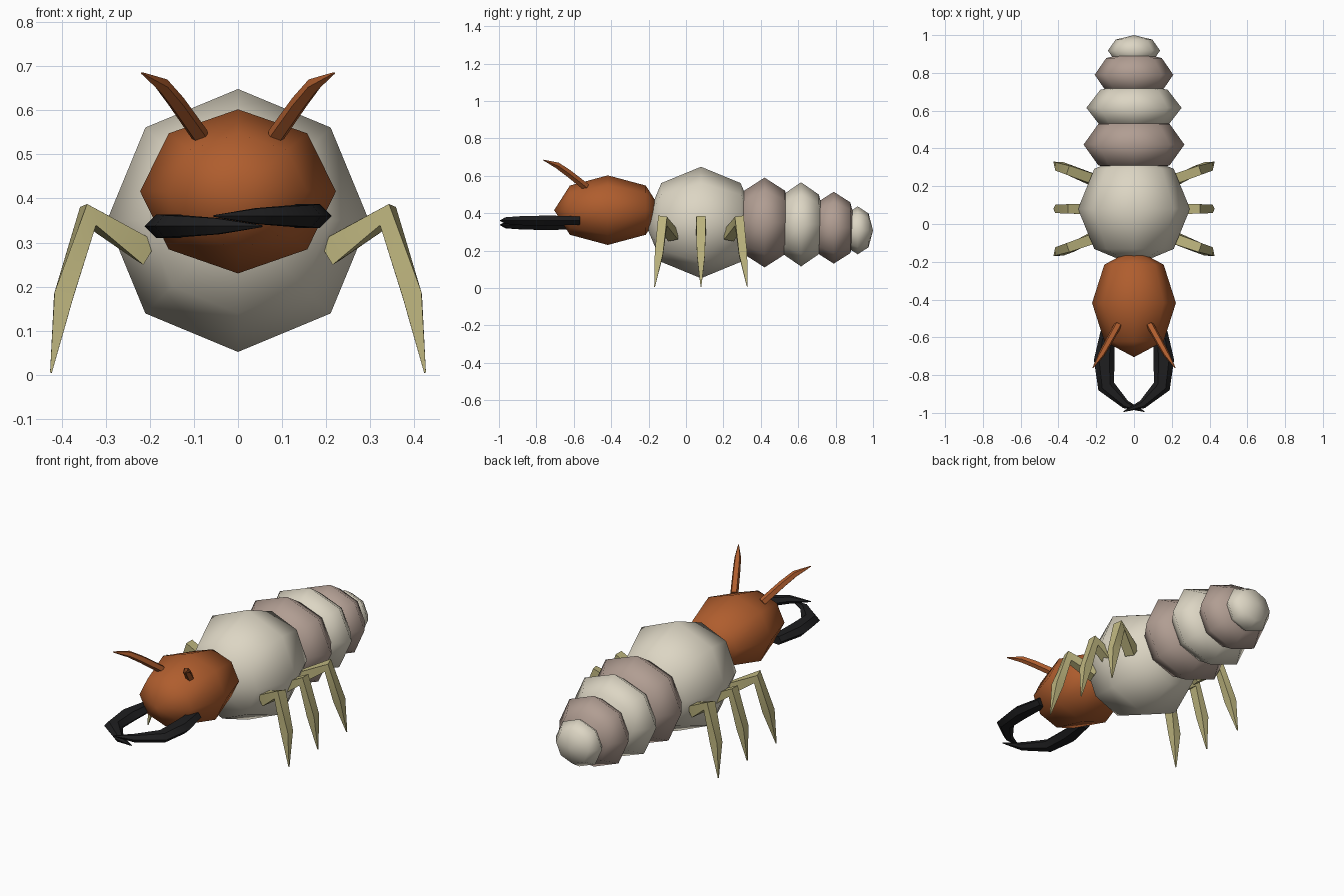
import bpy, bmesh, math
from mathutils import Matrix, Vector

if "Cube" in bpy.data.objects:
    bpy.data.objects.remove(bpy.data.objects["Cube"])


def material(name, rgb):
    m = bpy.data.materials.new(name)
    m.diffuse_color = (*rgb, 1)
    m.use_nodes = True
    m.node_tree.nodes["Principled BSDF"].inputs["Base Color"].default_value = m.diffuse_color
    return m


ORANGE = material("rust_orange", (0.43, 0.11, 0.027))
CREAM = material("cream", (0.72, 0.67, 0.55))
MAUVE = material("dusty_mauve", (0.44, 0.34, 0.29))
STRAW = material("straw_yellow", (0.51, 0.46, 0.21))
BLACK = material("black", (0.013, 0.013, 0.014))


def finish(name, bm, mat, sharp=None):
    bmesh.ops.recalc_face_normals(bm, faces=bm.faces)
    me = bpy.data.meshes.new(name)
    bm.to_mesh(me)
    bm.free()
    me.materials.append(mat)
    for p in me.polygons:
        p.use_smooth = True
    if sharp:
        me.set_sharp_from_angle(angle=math.radians(sharp))
    ob = bpy.data.objects.new(name, me)
    bpy.context.collection.objects.link(ob)


def pod(name, y, z, size, mat):
    """Eight-sided ellipsoid whose poles point along y."""
    bm = bmesh.new()
    mtx = (Matrix.Translation((0, y, z)) @ Matrix.Diagonal((*size, 1))
           @ Matrix.Rotation(math.pi / 2, 4, 'X'))
    bmesh.ops.create_uvsphere(bm, u_segments=8, v_segments=4, radius=1, matrix=mtx)
    finish(name, bm, mat)


def limb(name, path, sides, ref, mat, sharp=40):
    """Tapered tube; path rows are x, y, z, half width along ref, half width across."""
    bm = bmesh.new()
    pts = [Vector(p[:3]) for p in path]
    rings = []
    k = 1 / math.cos(math.pi / sides)
    for i, p in enumerate(pts):
        a, b = pts[max(i - 1, 0)], pts[min(i + 1, len(pts) - 1)]
        t = ((p - a).normalized() + (b - p).normalized()).normalized()
        u = (ref - t * ref.dot(t)).normalized()
        v = t.cross(u)
        ring = []
        for j in range(sides):
            g = math.tau * (j + 0.5) / sides
            ring.append(bm.verts.new(p + u * (math.cos(g) * path[i][3] * k)
                                     + v * (math.sin(g) * path[i][4] * k)))
        rings.append(ring)
    for r, s in zip(rings, rings[1:]):
        for j in range(sides):
            n = (j + 1) % sides
            bm.faces.new((r[j], r[n], s[n], s[j]))
    bm.faces.new(rings[0])
    bm.faces.new(rings[-1])
    finish(name, bm, mat, sharp)


# Head, thorax and banded abdomen
pod("head", -0.418, 0.416, (0.222, 0.287, 0.186), ORANGE)
pod("thorax", 0.08, 0.35, (0.297, 0.3, 0.298), CREAM)
pod("abdomen_1", 0.42, 0.35, (0.267, 0.155, 0.24), MAUVE)
pod("abdomen_2", 0.615, 0.34, (0.252, 0.135, 0.225), CREAM)
pod("abdomen_3", 0.79, 0.322, (0.208, 0.125, 0.192), MAUVE)
pod("abdomen_4", 0.918, 0.308, (0.138, 0.082, 0.128), CREAM)

Y, Z = Vector((0, 1, 0)), Vector((0, 0, 1))
for side, s in (("left", -1), ("right", 1)):
    # Three bent, pointed legs fanning out from the thorax
    for leg, d in (("front", -1), ("middle", 0), ("rear", 1)):
        rows = [(0.207, 0.15, 0.28, 0.028, 0.03), (0.34, 0.205, 0.36, 0.025, 0.026),
                (0.395, 0.225, 0.18, 0.022, 0.022), (0.424, 0.248, 0.005, 0.002, 0.002)]
        limb(f"{leg}_leg_{side}",
             [(s * x, 0.08 + d * y, z, a, b) for x, y, z, a, b in rows], 4, Y, STRAW)

    # Curved jaws whose tips cross, one slightly higher than the other
    z = 0.36 if s > 0 else 0.337
    rows = [(0.14, -0.57, 0.022, 0.032), (0.158, -0.72, 0.027, 0.047),
            (0.147, -0.86, 0.025, 0.04), (0.045, -0.955, 0.018, 0.02),
            (-0.055, -0.993, 0.002, 0.002)]
    limb(f"jaw_{side}", [(s * x, y, z, a, b) for x, y, a, b in rows], 6, Z, BLACK)

    # Bent feelers on top of the head
    rows = [(0.085, -0.535, 0.54, 0.017), (0.138, -0.63, 0.615, 0.016),
            (0.172, -0.69, 0.657, 0.014), (0.218, -0.762, 0.684, 0.002)]
    limb(f"feeler_{side}", [(s * x, y, h, r, r) for x, y, h, r in rows], 5, Z, ORANGE)
